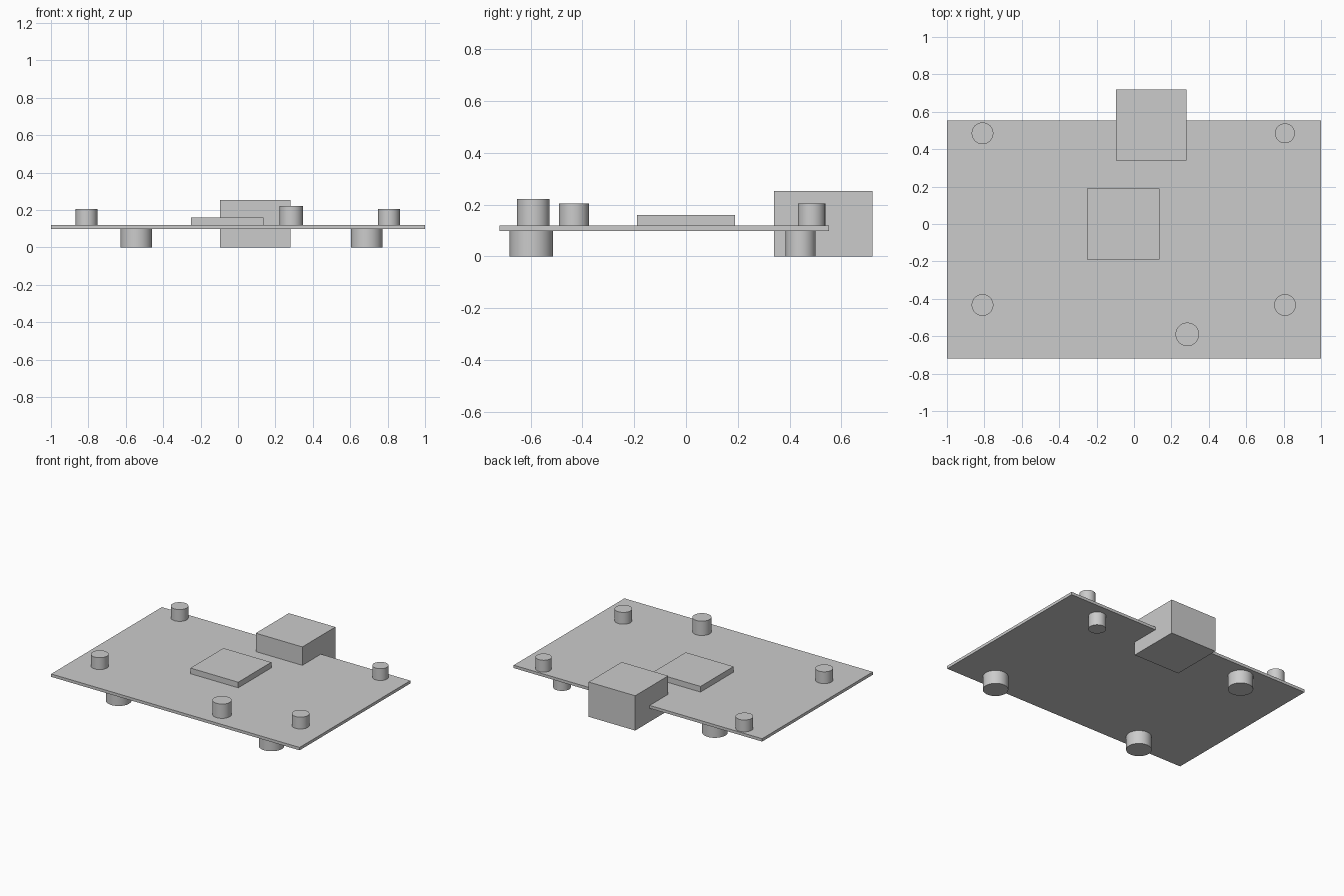
import bpy
import math

cube = bpy.data.objects.get("Cube")
if cube:
    bpy.data.objects.remove(cube, do_unlink=True)

GREY = (0.6, 0.6, 0.6, 1.0)
grey = bpy.data.materials.new("light_grey")
grey.use_nodes = True
grey.diffuse_color = GREY
grey.node_tree.nodes["Principled BSDF"].inputs["Base Color"].default_value = GREY

BOARD_BOTTOM, BOARD_TOP = 0.098, 0.119


def box(name, x, y, z):
    """Box from (min, max) ranges on each axis."""
    centre = [(a + b) / 2 for a, b in (x, y, z)]
    bpy.ops.mesh.primitive_cube_add(size=1, location=centre)
    obj = bpy.context.object
    obj.name = name
    obj.scale = [b - a for a, b in (x, y, z)]
    bpy.ops.object.transform_apply(location=False, rotation=False, scale=True)
    obj.data.materials.append(grey)


def post(name, x, y, radius, z0, z1):
    """Smooth upright cylinder between two heights."""
    bpy.ops.mesh.primitive_cylinder_add(
        vertices=48, radius=radius, depth=z1 - z0, location=(x, y, (z0 + z1) / 2))
    obj = bpy.context.object
    obj.name = name
    bpy.ops.object.shade_smooth_by_angle(angle=math.radians(30))
    obj.data.materials.append(grey)


# Flat board, raised centre pad and the block straddling the back edge
box("board", (-1, 1), (-0.72, 0.553), (BOARD_BOTTOM, BOARD_TOP))
box("centre_pad", (-0.25, 0.135), (-0.19, 0.19), (BOARD_TOP, 0.16))
box("back_block", (-0.095, 0.28), (0.34, 0.72), (0, 0.253))

# Corner pegs on top; the back left one is slightly slimmer
for side, x in (("right", -0.81), ("left", 0.807)):
    for end, y in (("front", -0.433), ("back", 0.485)):
        radius = 0.053 if (side, end) == ("left", "back") else 0.058
        post(f"{end}_{side}_peg", x, y, radius, BOARD_TOP, 0.205)

# Taller peg near the front edge
post("front_edge_peg", 0.285, -0.59, 0.063, BOARD_TOP, 0.223)

# Feet underneath; the back left one is slimmer
for side, x in (("right", -0.543), ("left", 0.688)):
    for end, y in (("front", -0.597), ("back", 0.443)):
        radius = 0.058 if (side, end) == ("left", "back") else 0.084
        post(f"{end}_{side}_foot", x, y, radius, 0, BOARD_BOTTOM)
